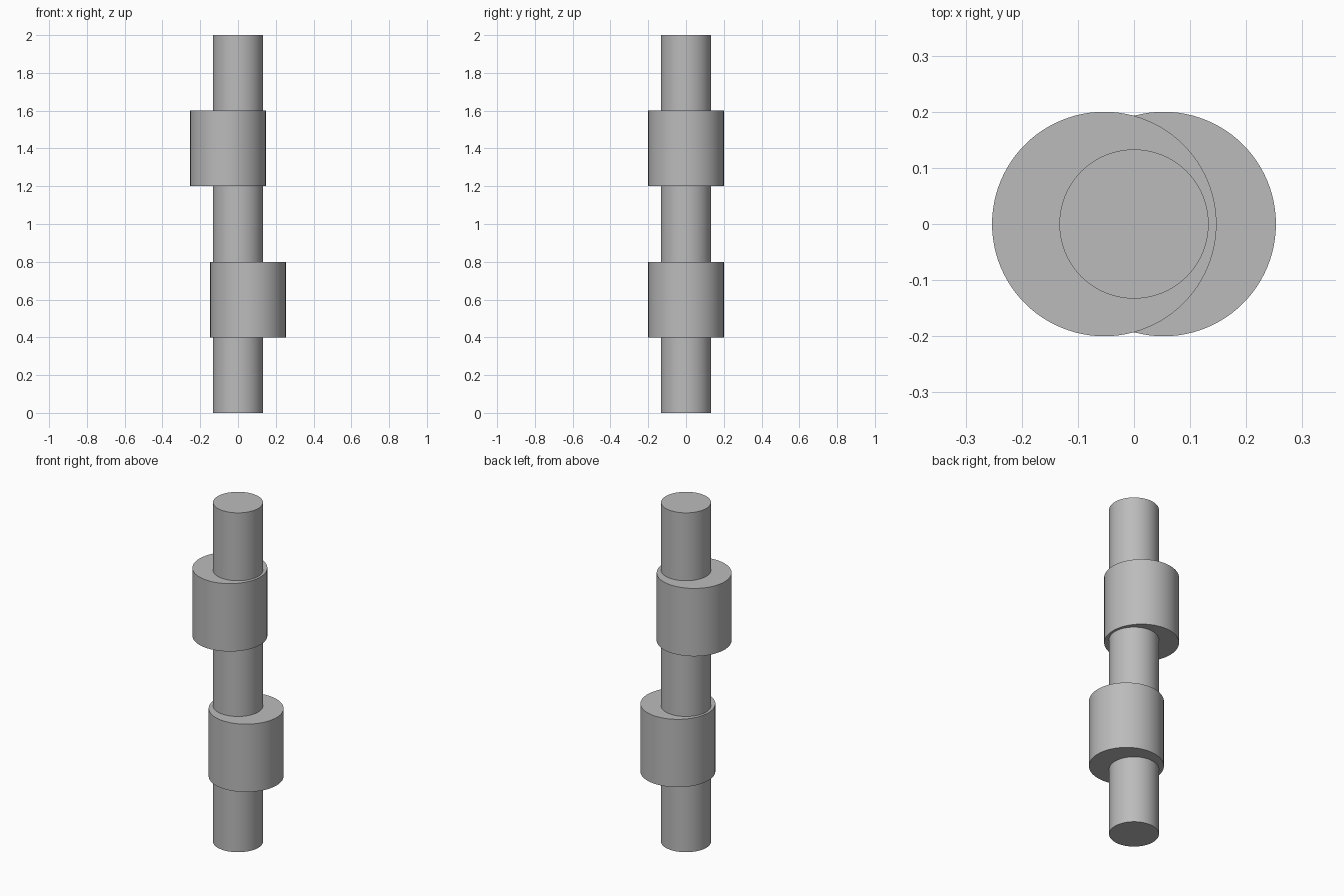
import bpy

default_cube = bpy.data.objects.get("Cube")
if default_cube:
    bpy.data.objects.remove(default_cube, do_unlink=True)

# Plain grey metal
grey = bpy.data.materials.new("grey_metal")
grey.use_nodes = True
colour = (0.5, 0.5, 0.5, 1)
grey.diffuse_color = colour
grey.node_tree.nodes["Principled BSDF"].inputs["Base Color"].default_value = colour


def cylinder(name, radius, bottom, top, x=0):
    """Upright smooth cylinder with crisp rims."""
    bpy.ops.mesh.primitive_cylinder_add(
        vertices=96, radius=radius, depth=top - bottom,
        location=(x, 0, (bottom + top) / 2))
    part = bpy.context.object
    part.name = part.data.name = name
    part.data.materials.append(grey)
    bpy.ops.object.shade_smooth_by_angle()
    return part


SHAFT_RADIUS = 0.133
LOBE_RADIUS = 0.2
OFFSET = 0.053

# Straight shaft running the full height
cylinder("shaft", SHAFT_RADIUS, 0, 2)

# Two round lobes set off-centre in opposite directions
cylinder("lower_lobe", LOBE_RADIUS, 0.4, 0.8, OFFSET)
cylinder("upper_lobe", LOBE_RADIUS, 1.2, 1.6, -OFFSET)
